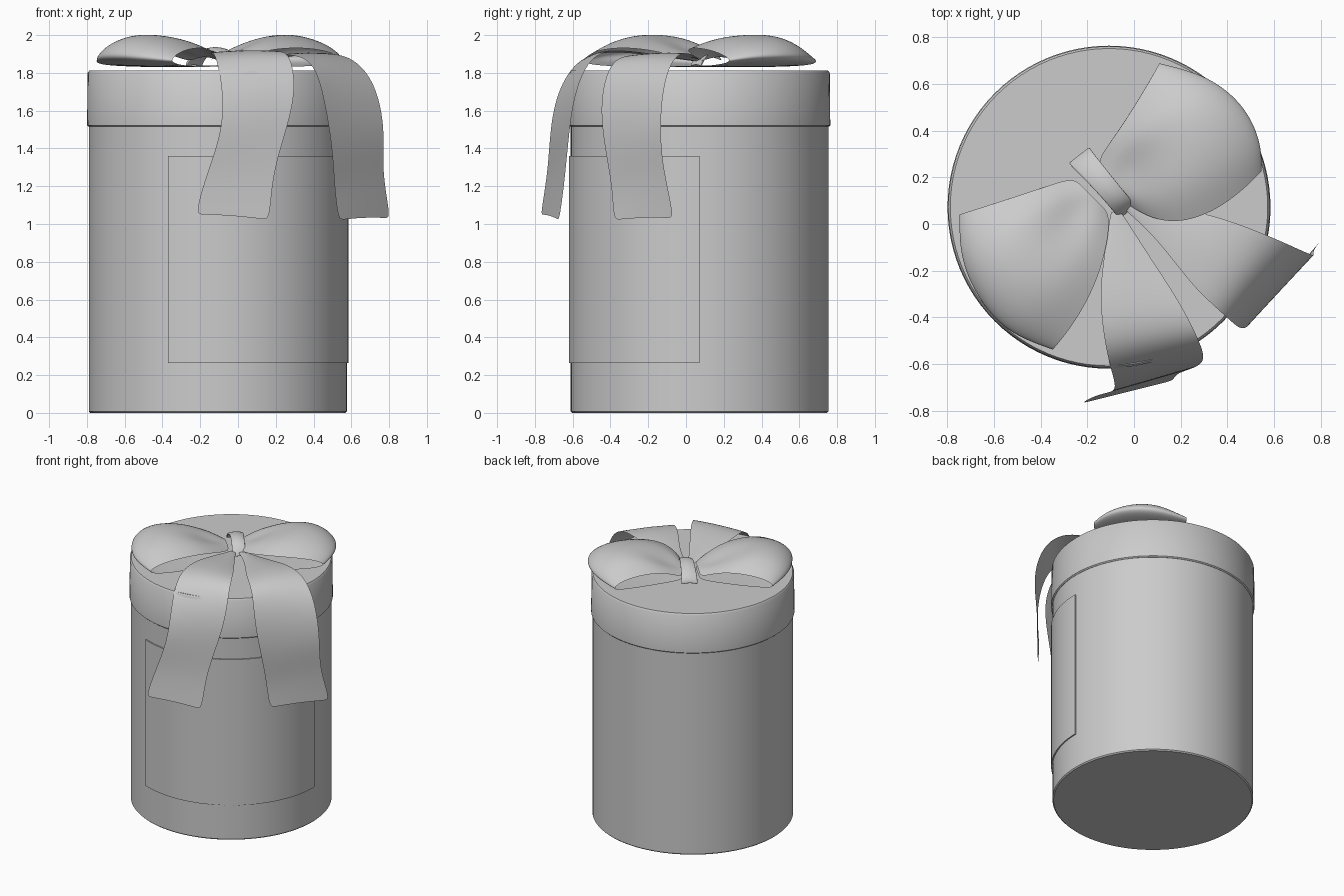
import bpy, bmesh, math
from mathutils import Vector

if "Cube" in bpy.data.objects:
    bpy.data.objects.remove(bpy.data.objects["Cube"])

CX, CY = -0.107, 0.072            # axis of the round box


def finish(name, bm, angle=None):
    bmesh.ops.recalc_face_normals(bm, faces=bm.faces[:])
    me = bpy.data.meshes.new(name)
    bm.to_mesh(me)
    bm.free()
    ob = bpy.data.objects.new(name, me)
    bpy.context.collection.objects.link(ob)
    for p in me.polygons:
        p.use_smooth = True
    if angle:
        bpy.ops.object.select_all(action='DESELECT')
        bpy.context.view_layer.objects.active = ob
        ob.select_set(True)
        bpy.ops.object.shade_smooth_by_angle(angle=math.radians(angle))
    return ob


def lathe(name, profile, n=96):
    bm = bmesh.new()
    rings = [[bm.verts.new((CX + r * math.cos(2 * math.pi * i / n),
                            CY + r * math.sin(2 * math.pi * i / n), z))
              for i in range(n)] for r, z in profile]
    for a, b in zip(rings, rings[1:]):
        for i in range(n):
            j = (i + 1) % n
            bm.faces.new((a[i], a[j], b[j], b[i]))
    bm.faces.new(rings[0])
    bm.faces.new(rings[-1])
    return finish(name, bm, 40)


def sheet(name, rows, thickness=0, angle=None, levels=3):
    """Smooth surface through a grid of points."""
    bm = bmesh.new()
    g = [[bm.verts.new(p) for p in row] for row in rows]
    for a, b in zip(g, g[1:]):
        for i in range(len(a) - 1):
            bm.faces.new((a[i], a[i + 1], b[i + 1], b[i]))
    ob = finish(name, bm, angle)
    if thickness:
        m = ob.modifiers.new("thickness", 'SOLIDIFY')
        m.thickness = thickness
        m.offset = 0
    if levels:
        m = ob.modifiers.new("smooth", 'SUBSURF')
        m.levels = m.render_levels = levels
    return ob


def strip(name, left, right, bulge=0.0, thickness=0):
    """Ribbon between two edge paths, with the middle raised by bulge."""
    rows = []
    for a, b in zip(left, right):
        a, b = Vector(a), Vector(b)
        rows.append([a.lerp(b, t) + Vector((0, 0, 4 * bulge * t * (1 - t)))
                     for t in (0, 0.1, 0.5, 0.9, 1)])
    return sheet(name, rows, thickness)


# Round box and its lid
lathe("box_body", [(0.675, 0), (0.683, 0.008), (0.683, 1.53)])
lathe("box_lid", [(0.684, 1.515), (0.692, 1.522), (0.689, 1.80), (0.680, 1.812)])

# Curved label wrapped around the front
N = 40
bm = bmesh.new()
secs = []
for i in range(N + 1):
    a = math.radians(-112.5 + 112.5 * i / N)
    secs.append([bm.verts.new((CX + r * math.cos(a), CY + r * math.sin(a), z))
                 for r, z in ((0.678, 0.265), (0.692, 0.265), (0.692, 1.36), (0.678, 1.36))])
for a, b in zip(secs, secs[1:]):
    for k in range(4):
        bm.faces.new((a[k], a[(k + 1) % 4], b[(k + 1) % 4], b[k]))
bm.faces.new(secs[0])
bm.faces.new(secs[-1])
finish("front_label", bm, 40)


# Bow loops: for each line across the ribbon, plan points at knot, middle, tip
def loop(name, lines):
    width_lift = (0.5, 0.98, 1.12, 1.0, 0.6)
    pleat = (0.02, 0.0, -0.04, 0.0, 0.01)
    path = [(0, 1.88), (0.22, 1.93), (0.45, 1.985), (0.7, 2.0), (0.9, 1.965),
            (1.0, 1.905), (1.0, 1.87), (0.9, 1.845), (0.6, 1.83), (0.3, 1.83), (0, 1.84)]
    rows = []
    for k, (t, z) in enumerate(path):
        row = []
        for s, (a, m, b) in enumerate(lines):
            wa, wm, wb = (1 - t) * (1 - 2 * t), 4 * t * (1 - t), t * (2 * t - 1)
            zz = 1.835 + (z - 1.835) * width_lift[s]
            if k in (1, 2):
                zz += pleat[s] / k
            row.append((wa * a[0] + wm * m[0] + wb * b[0],
                        wa * a[1] + wm * m[1] + wb * b[1], zz))
        rows.append(row)
    return sheet(name, rows)


loop("bow_loop_right", [
    ((-.16, .27), (-.02, .47), (.11, .69)),
    ((-.13, .23), (.08, .43), (.32, .64)),
    ((-.10, .18), (.14, .32), (.48, .51)),
    ((-.07, .13), (.18, .14), (.55, .35)),
    ((-.04, .09), (.24, .01), (.55, .23))])
loop("bow_loop_left", [
    ((-.26, .20), (-.50, .12), (-.75, .04)),
    ((-.22, .16), (-.47, .02), (-.75, -.14)),
    ((-.18, .12), (-.40, -.10), (-.68, -.31)),
    ((-.14, .08), (-.29, -.21), (-.55, -.47)),
    ((-.10, .04), (-.17, -.27), (-.35, -.54))])

# Knot band over the middle of the bow
strip("bow_knot",
      [(-.28, .26, 1.83), (-.26, .24, 1.88), (-.17, .15, 1.93), (-.10, .07, 1.91), (-.06, .02, 1.83)],
      [(-.19, .33, 1.83), (-.18, .31, 1.88), (-.10, .21, 1.93), (-.02, .11, 1.91), (.01, .08, 1.83)],
      bulge=0.012, thickness=0.015)

# Two ribbon tails falling over the lid edge
strip("bow_tail_right",
      [(-.05, .07, 1.86), (.10, -.06, 1.88), (.25, -.27, 1.90), (.40, -.40, 1.88),
       (.46, -.46, 1.65), (.50, -.43, 1.40), (.51, -.39, 1.20), (.53, -.385, 1.02)],
      [(-.03, .10, 1.86), (.20, .07, 1.87), (.40, .02, 1.91), (.60, -.06, 1.90),
       (.73, -.12, 1.75), (.78, -.14, 1.50), (.76, -.12, 1.28), (.81, -.06, 1.03)],
      bulge=0.01)
strip("bow_tail_front",
      [(-.10, .05, 1.86), (-.13, -.15, 1.89), (-.15, -.32, 1.91), (-.12, -.55, 1.91),
       (-.08, -.68, 1.72), (-.08, -.72, 1.50), (-.16, -.73, 1.28), (-.23, -.77, 1.05)],
      [(-.06, .06, 1.86), (.08, -.16, 1.89), (.20, -.34, 1.92), (.28, -.50, 1.91),
       (.31, -.59, 1.70), (.25, -.62, 1.48), (.18, -.64, 1.25), (.17, -.67, 1.02)],
      bulge=0.01)
